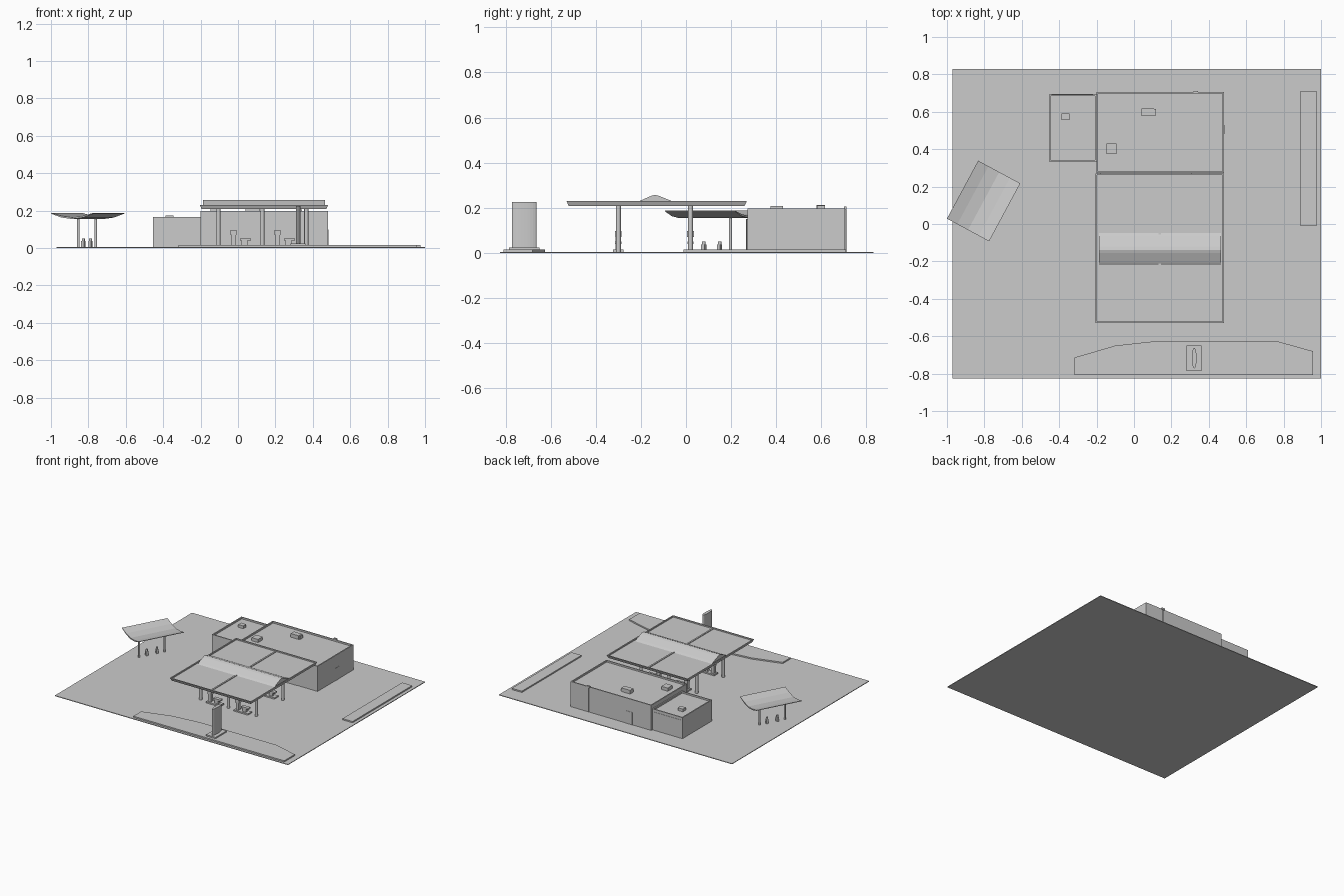
import bpy, bmesh, math
from mathutils import Matrix, Vector

if "Cube" in bpy.data.objects:
    bpy.data.objects.remove(bpy.data.objects["Cube"])


def finish(name, bm):
    bmesh.ops.recalc_face_normals(bm, faces=bm.faces)
    me = bpy.data.meshes.new(name)
    bm.to_mesh(me)
    bm.free()
    ob = bpy.data.objects.new(name, me)
    bpy.context.collection.objects.link(ob)
    return ob


def box(name, x0, x1, y0, y1, z0, z1, rim=0, depth=0, chamfer=0):
    """Box with optional sunken top inside a rim and a narrowed bottom."""
    bm = bmesh.new()
    bmesh.ops.create_cube(bm, size=1)
    for v in bm.verts:
        c = chamfer if v.co.z < 0 else 0
        v.co = ((x0 + c) if v.co.x < 0 else (x1 - c),
                (y0 + c) if v.co.y < 0 else (y1 - c),
                z0 if v.co.z < 0 else z1)
    if rim:
        bm.normal_update()
        top = max(bm.faces, key=lambda f: f.calc_center_median().z)
        bmesh.ops.inset_region(bm, faces=[top], thickness=rim)
        r = bmesh.ops.extrude_face_region(bm, geom=[top])
        bmesh.ops.delete(bm, geom=[top], context='FACES_ONLY')
        for v in r['geom']:
            if isinstance(v, bmesh.types.BMVert):
                v.co.z -= depth
    return finish(name, bm)


def prism(name, pts, direction):
    """Extrude a closed 3D outline along a direction."""
    bm = bmesh.new()
    f = bm.faces.new([bm.verts.new(p) for p in pts])
    r = bmesh.ops.extrude_face_region(bm, geom=[f])
    for v in r['geom']:
        if isinstance(v, bmesh.types.BMVert):
            v.co += Vector(direction)
    return finish(name, bm)


def post(name, x, y, z0, z1, r, n=16):
    bm = bmesh.new()
    bmesh.ops.create_cone(bm, cap_ends=True, segments=n, radius1=r, radius2=r, depth=z1 - z0,
                          matrix=Matrix.Translation((x, y, (z0 + z1) / 2)))
    ob = finish(name, bm)
    for p in ob.data.polygons:
        p.use_smooth = abs(p.normal.z) < 0.5
    return ob


G = 0.005
# Lot and kerbed beds
box("ground_slab", -0.97, 1.0, -0.825, 0.83, 0, G)
box("side_bed", 0.89, 0.975, -0.01, 0.71, G, 0.015)
bed = [(-0.318, -0.808), (0.956, -0.808), (0.956, -0.68), (0.763, -0.626),
       (0.12, -0.626), (-0.1, -0.65), (-0.318, -0.714)]
prism("front_bed", [(x, y, G) for x, y in bed], (0, 0, 0.01))

# Roadside sign: lens-shaped pylon
box("sign_base", 0.28, 0.36, -0.785, -0.65, 0.014, 0.025)
lens = [(0.322 + 0.0125 * math.cos(a), -0.717 + 0.055 * math.sin(a), 0.02)
        for a in [i * math.tau / 24 for i in range(24)]]
prism("sign_pylon", lens, (0, 0, 0.205))

# Shop and annex with parapets
box("shop", -0.2, 0.482, 0.272, 0.705, G, 0.197, rim=0.012, depth=0.012)
box("annex", -0.455, -0.2, 0.335, 0.692, G, 0.166, rim=0.012, depth=0.012)
box("shop_front_glazing", -0.183, 0.31, 0.269, 0.273, G, 0.15)
for i in range(1, 6):
    x = -0.183 + i * 0.493 / 6
    box("glazing_mullion", x - 0.003, x + 0.003, 0.267, 0.27, G, 0.15)
box("side_door", 0.481, 0.484, 0.48, 0.53, G, 0.1)
box("back_door", -0.04, 0.02, 0.704, 0.707, G, 0.1)
box("annex_back_window", -0.44, -0.22, 0.691, 0.694, 0.09, 0.145)
post("downpipe", 0.33, 0.707, G, 0.2, 0.004, 8)
box("downpipe_head", 0.318, 0.342, 0.7, 0.712, 0.19, 0.205)

# Rooftop units
box("roof_unit_annex", -0.388, -0.345, 0.557, 0.592, 0.153, 0.175)
box("roof_unit_front", -0.147, -0.093, 0.375, 0.43, 0.184, 0.209)
box("roof_unit_back", 0.04, 0.108, 0.578, 0.617, 0.184, 0.213)
box("roof_unit_grille", 0.108, 0.117, 0.58, 0.615, 0.186, 0.21)

# Forecourt canopy
box("canopy", -0.205, 0.482, -0.53, 0.27, 0.209, 0.231, rim=0.012, depth=0.009, chamfer=0.01)
box("canopy_rib", 0.132, 0.144, -0.518, 0.258, 0.22, 0.227)
hump = [(-0.222, 0.221), (-0.205, 0.231), (-0.155, 0.253), (-0.138, 0.258),
        (-0.12, 0.253), (-0.065, 0.231), (-0.045, 0.221)]
prism("canopy_ridge", [(-0.187, y, z) for y, z in hump], (0.651, 0, 0))

# Columns, pump islands and dispensers
for y in (-0.3, 0.02):
    for x in (-0.105, 0.13, 0.365):
        post("canopy_column", x, y, G, 0.212, 0.011)
    for x in (0.015, 0.25):
        box("pump_island", x - 0.06, x + 0.06, y - 0.024, y + 0.024, G, 0.015)
        box("pump_body", x - 0.05, x - 0.026, y - 0.012, y + 0.012, 0.015, 0.07)
        box("pump_head", x - 0.054, x - 0.022, y - 0.015, y + 0.015, 0.07, 0.097)
        box("island_stand", x + 0.005, x + 0.035, y - 0.01, y + 0.01, 0.015, 0.04)
        box("island_counter", x - 0.005, x + 0.055, y - 0.014, y + 0.014, 0.04, 0.052)

# Butterfly-roofed service shelter, turned on the lot
turn = Matrix.Translation((-0.804, 0.123, 0)) @ Matrix.Rotation(math.radians(-28.3), 4, 'Z')
vee = [(-0.128, 0.188), (-0.065, 0.172), (0, 0.164), (0.065, 0.172), (0.128, 0.188)]
outline = vee + [(u, z - 0.008 * (1 - abs(u) * 4)) for u, z in reversed(vee[1:-1])]
outline = [(-0.128, 0.184)] + vee + [(0.128, 0.184)] + [(u, z - 0.009) for u, z in reversed(vee[1:-1])]
parts = [prism("shelter_roof", [(u, -0.176, z) for u, z in outline], (0, 0.352, 0))]
for s in (-1, 1):
    parts.append(post("shelter_post", 0.003, s * 0.098 - 0.012, G, 0.162, 0.007))
    v = s * 0.04 - 0.01
    parts.append(box("vacuum_body", -0.008, 0.01, v - 0.008, v + 0.008, G, 0.038))
    parts.append(post("vacuum_top", 0.001, v, 0.038, 0.052, 0.008, 12))
for ob in parts:
    ob.data.transform(turn)
